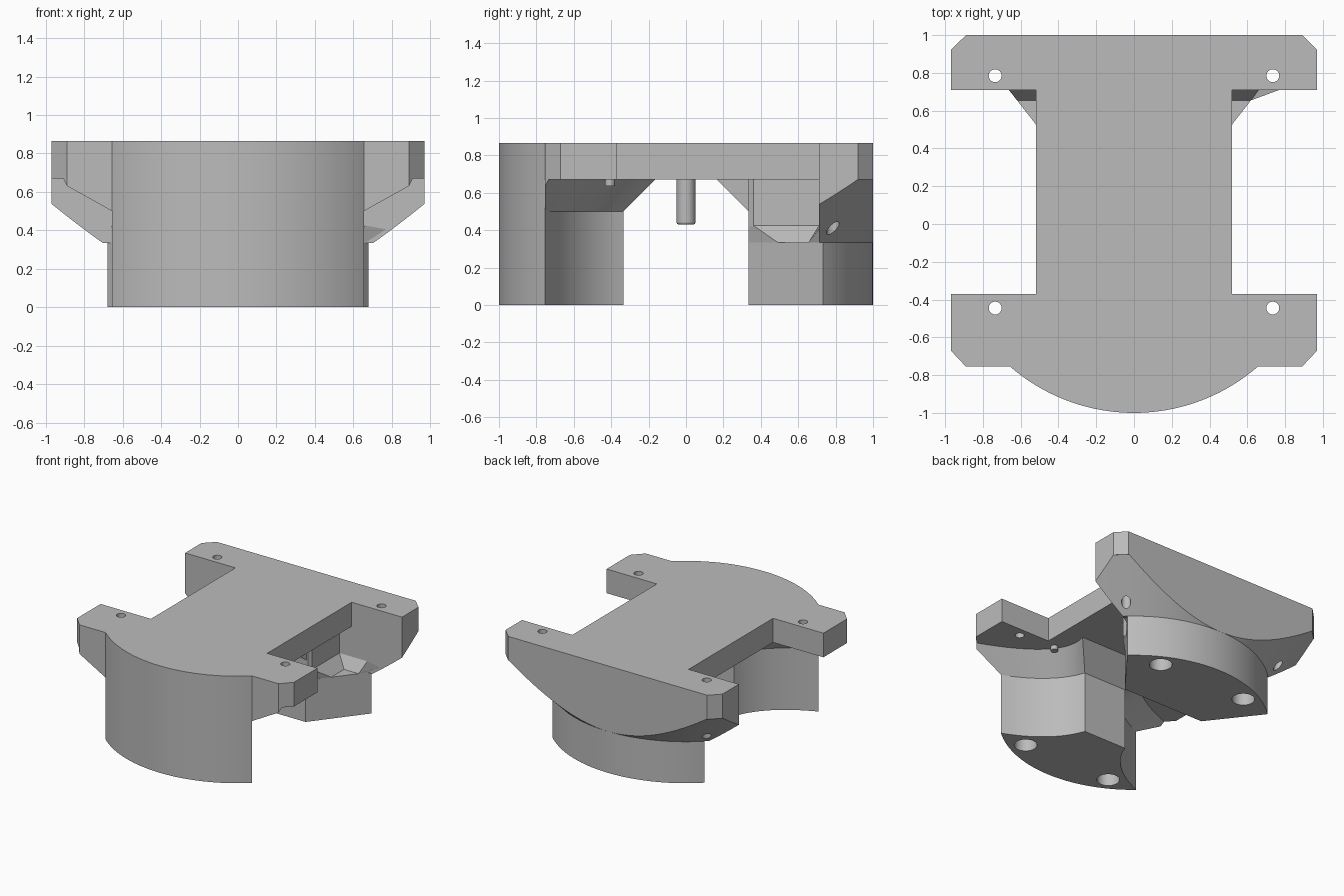
import bpy, bmesh
from math import cos, sin, radians
from mathutils import Vector

cube = bpy.data.objects.get("Cube")
if cube:
    bpy.data.objects.remove(cube, do_unlink=True)

grey = bpy.data.materials.new("light_grey")
grey.use_nodes = True
grey.diffuse_color = (0.5, 0.5, 0.5, 1)
grey.node_tree.nodes["Principled BSDF"].inputs["Base Color"].default_value = grey.diffuse_color

TOP, UNDER, LEDGE = 0.865, 0.67, 0.335


def arc(a0, a1, n=20):
    """Points on the unit rim between two angles in degrees."""
    steps = [radians(a0 + (a1 - a0) * i / n) for i in range(n + 1)]
    return [(cos(a), sin(a)) for a in steps]


def scoop(a, mid, b, n=14):
    """Smooth curve from a to b that passes through mid."""
    a, mid, b = Vector(a), Vector(mid), Vector(b)
    c = 2 * mid - (a + b) / 2
    ts = [i / n for i in range(n + 1)]
    return [tuple((1 - t) ** 2 * a + 2 * t * (1 - t) * c + t * t * b) for t in ts]


def mirrored(half):
    return list(half) + [(-x, y) for x, y in reversed(half) if x > 1e-5]


def finish(name, bm):
    bmesh.ops.recalc_face_normals(bm, faces=bm.faces)
    mesh = bpy.data.meshes.new(name)
    bm.to_mesh(mesh)
    bm.free()
    mesh.materials.append(grey)
    ob = bpy.data.objects.new(name, mesh)
    bpy.context.collection.objects.link(ob)
    return ob


def loft(name, *levels, planes=()):
    """Join (height, outline) levels into a closed solid, trimmed by planes."""
    bm = bmesh.new()
    rings = [[bm.verts.new((x, y, z)) for x, y in pts] for z, pts in levels]
    for low, high in zip(rings, rings[1:]):
        for i in range(len(low)):
            j = (i + 1) % len(low)
            bm.faces.new((low[i], low[j], high[j], high[i]))
    bm.faces.new(rings[0][::-1])
    bm.faces.new(rings[-1])
    for co, no in planes:
        bmesh.ops.bisect_plane(bm, geom=bm.verts[:] + bm.edges[:] + bm.faces[:],
                               plane_co=co, plane_no=no, clear_outer=True)
        bmesh.ops.holes_fill(bm, edges=[e for e in bm.edges if e.is_boundary], sides=0)
    return finish(name, bm)


def cylinder(name, x, y, z0, z1, r0, r1=None, n=32):
    bm = bmesh.new()
    bmesh.ops.create_cone(bm, cap_ends=True, segments=n, radius1=r0,
                          radius2=r0 if r1 is None else r1, depth=z1 - z0)
    bmesh.ops.translate(bm, verts=bm.verts, vec=(x, y, (z0 + z1) / 2))
    return finish(name, bm)


def activate(ob):
    bpy.ops.object.select_all(action='DESELECT')
    ob.select_set(True)
    bpy.context.view_layer.objects.active = ob


def cut(ob, tool, operation='DIFFERENCE'):
    mod = ob.modifiers.new("cut", 'BOOLEAN')
    mod.operation, mod.solver, mod.object = operation, 'EXACT', tool
    activate(ob)
    bpy.ops.object.modifier_apply(modifier=mod.name)
    bpy.data.objects.remove(tool, do_unlink=True)


def bore(ob, x, y, z0, z1, r):
    for side in (-1, 1):
        cut(ob, cylinder("bore", side * x, y, z0, z1, r))


# Top plate with rounded front and four chamfered ears
plate_half = arc(-90, -49.06) + [(.89, -.755), (.97, -.67), (.97, -.37), (.52, -.37),
                                 (.52, .71), (.97, .71), (.97, .92), (.89, 1)]
plate_outline = mirrored(plate_half)
plate = loft("top_plate", (UNDER, plate_outline), (TOP, plate_outline))
for y in (-.445, .785):
    bore(plate, .735, y, .5, 1, .034)

# Front leg: round outside, scooped flanks
flank = scoop((.655, -.755), (.36, -.577), (.195, -.335))
front_outline = mirrored(arc(-90, -49.06)[:-1] + flank)
front_leg = loft("front_leg", (0, front_outline), (UNDER, front_outline))
bore(front_leg, .4, -.775, -.1, .3, .085)

# Flare spreading from the front leg to the plate
flare_top = scoop((.96, -.755), (.46, -.48), (.36, -.165))
loft("front_flare", (.5, mirrored(flank)), (UNDER, mirrored(flare_top)),
     planes=[((s * .89, -.755, 0), (s, -1, 0)) for s in (-1, 1)])

# Back leg
back_outline = mirrored([(0, .335), (.37, .335), (.68, .733)] + arc(47.15, 90)[1:])
back_leg = loft("back_leg", (0, back_outline), (LEDGE, back_outline))
bore(back_leg, .4, .785, -.1, .3, .085)

# Back wing, its underside following a cone
wing_outline = mirrored([(.97, .71), (.97, .92), (.89, 1)])
wing = loft("back_wing", (LEDGE, wing_outline), (UNDER, wing_outline))
cut(wing, cylinder("cone", 0, 0, .3, .72, .965, 1.385, n=160), 'INTERSECT')
bore(wing, .735, .785, .2, 1, .034)

# Neck with sloped ledges above the back leg
ledge_low = [(.37, .335), (.49, .49), (.49, .655), (.62, .655), (.68, .733)]
ledge_high = [(.39, .335), (.41, .36), (.41, .71), (.66, .71), (.81, .725)]
loft("back_ledge", (LEDGE, mirrored(ledge_low)), (.425, mirrored(ledge_high)))
neck = mirrored([(.39, .335), (.41, .36), (.41, .72)])
loft("back_neck", (.42, neck), (UNDER, neck))
loft("back_flare", (.5, mirrored([(.38, .335), (.38, .5)])),
     (UNDER, mirrored([(.25, .165), (.4, .36), (.4, .5)])))

# Centre pin and small studs under the plate
pin = cylinder("centre_pin", 0, 0, .43, UNDER + .02, .05)
bevel = pin.modifiers.new("rounded_end", 'BEVEL')
bevel.width, bevel.segments = .01, 2
for side, label in ((-1, "right"), (1, "left")):
    cylinder(label + "_stud", side * .43, -.407, .635, UNDER + .01, .027)

# Smooth the curved walls and keep the edges crisp
for ob in [o for o in bpy.context.scene.objects if o.type == 'MESH']:
    activate(ob)
    bpy.ops.object.shade_smooth_by_angle(angle=radians(25))
